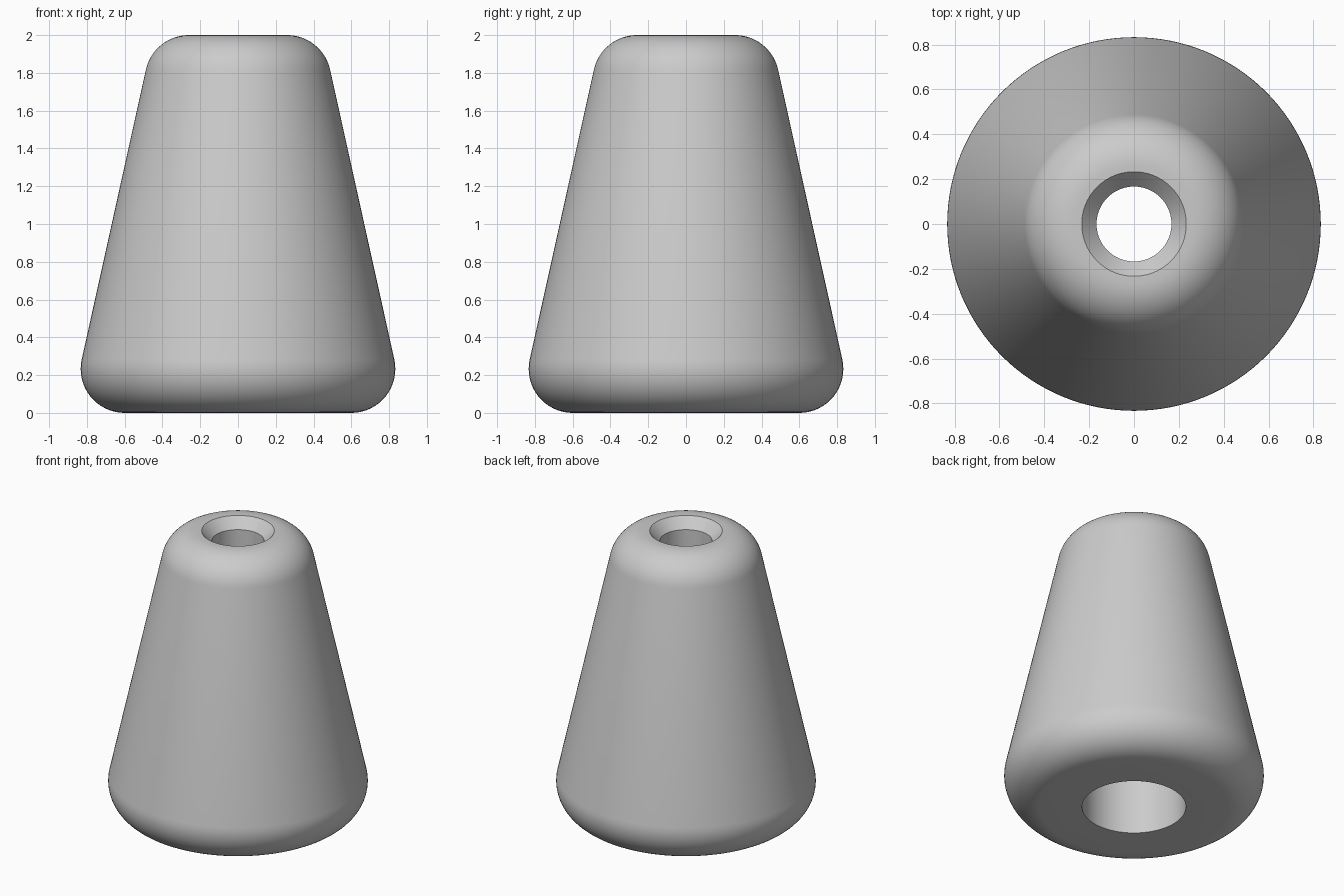
import bpy, bmesh, math

cube = bpy.data.objects.get("Cube")
if cube:
    bpy.data.objects.remove(cube, do_unlink=True)

SEGMENTS = 128
FILLET = 0.233
SLOPE = math.radians(12.5)
HEIGHT = 2.0


def arc(cx, cz, start, end, steps=16):
    """Points of a fillet around (cx, cz)."""
    return [(cx + FILLET * math.cos(start + (end - start) * i / steps),
             cz + FILLET * math.sin(start + (end - start) * i / steps))
            for i in range(steps + 1)]


# Cross-section: rounded tapered wall, then the countersunk, stepped bore
profile = arc(0.6, FILLET, -math.pi / 2, SLOPE)
profile += arc(0.26, HEIGHT - FILLET, SLOPE, math.pi / 2)
profile += [(0.233, HEIGHT), (0.167, HEIGHT - 0.07),
            (0.167, 1.0), (0.333, 1.0), (0.333, 0.0)]

# Revolve the closed cross-section around z
bm = bmesh.new()
rings = []
for i in range(SEGMENTS):
    a = 2 * math.pi * i / SEGMENTS
    rings.append([bm.verts.new((r * math.cos(a), r * math.sin(a), z))
                  for r, z in profile])
for i, ring in enumerate(rings):
    following = rings[(i + 1) % SEGMENTS]
    for j in range(len(profile)):
        k = (j + 1) % len(profile)
        bm.faces.new((ring[j], following[j], following[k], ring[k]))
bmesh.ops.recalc_face_normals(bm, faces=bm.faces)
mesh = bpy.data.meshes.new("tapered_foot")
bm.to_mesh(mesh)
bm.free()

# Single grey material
grey = bpy.data.materials.new("light grey")
grey.use_nodes = True
color = (0.6, 0.6, 0.6, 1.0)
grey.diffuse_color = color
grey.node_tree.nodes["Principled BSDF"].inputs["Base Color"].default_value = color
mesh.materials.append(grey)

foot = bpy.data.objects.new("tapered_foot", mesh)
bpy.context.collection.objects.link(foot)
bpy.ops.object.select_all(action="DESELECT")
foot.select_set(True)
bpy.context.view_layer.objects.active = foot
bpy.ops.object.shade_smooth_by_angle(angle=math.radians(30))
